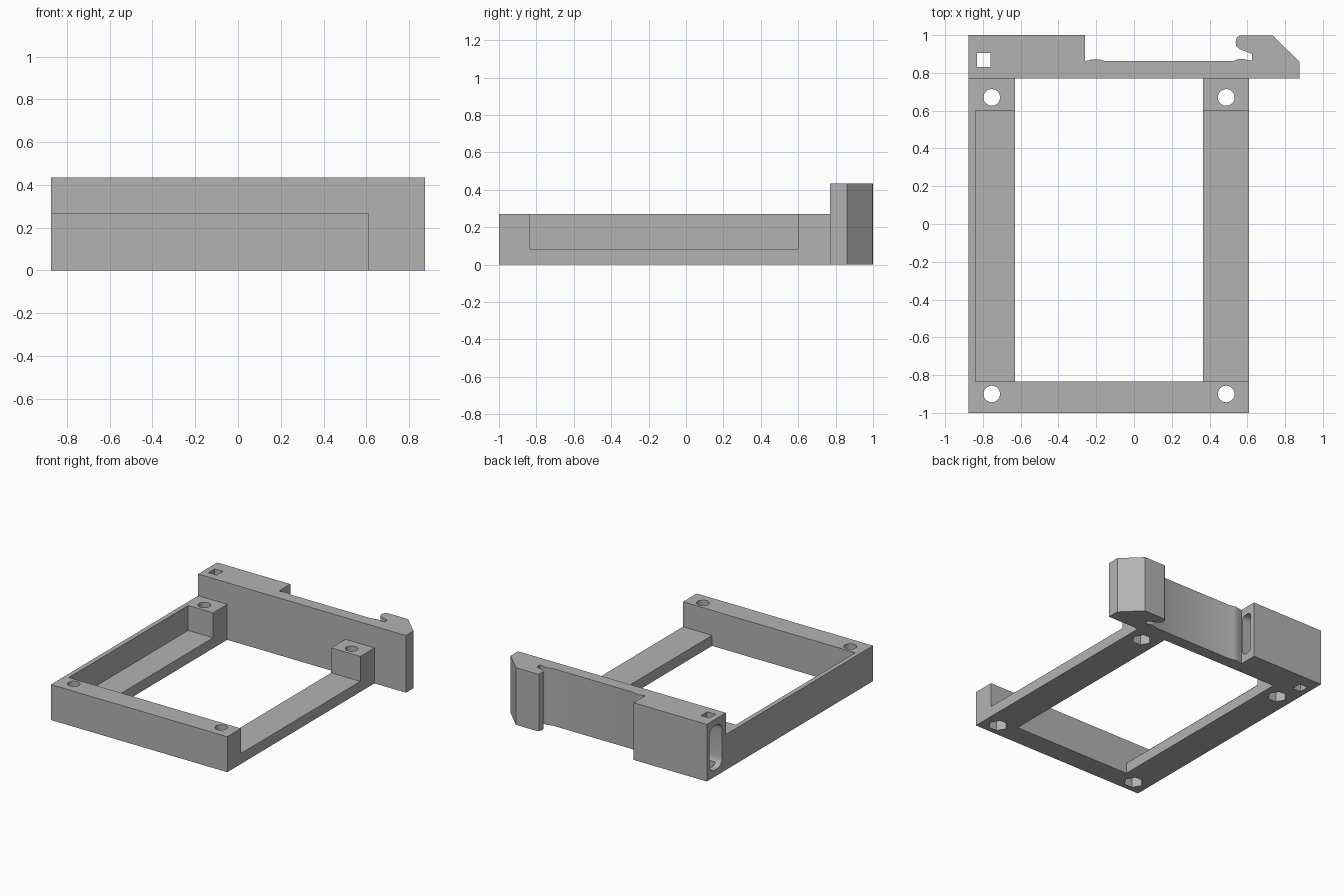
import bpy
import math
from mathutils import Matrix, Vector

cube = bpy.data.objects.get("Cube")
if cube:
    bpy.data.objects.remove(cube, do_unlink=True)

grey = bpy.data.materials.new("plain grey")
grey.use_nodes = True
COLOUR = (0.45, 0.45, 0.45, 1)
grey.diffuse_color = COLOUR
grey.node_tree.nodes["Principled BSDF"].inputs["Base Color"].default_value = COLOUR


def prism(name, outline, low, high, along_x=False):
    """Extrude a 2D outline along z, or a (y, z) outline along x."""
    n = len(outline)
    verts = [Vector((a, b, h)) for h in (low, high) for a, b in outline]
    if along_x:
        verts = [Vector((v.z, v.x, v.y)) for v in verts]
    faces = [tuple(reversed(range(n))), tuple(range(n, 2 * n))]
    faces += [(i, (i + 1) % n, (i + 1) % n + n, i + n) for i in range(n)]
    mesh = bpy.data.meshes.new(name)
    mesh.from_pydata(verts, [], faces)
    mesh.materials.append(grey)
    obj = bpy.data.objects.new(name, mesh)
    bpy.context.collection.objects.link(obj)
    return obj


def box(name, x, y, z):
    return prism(name, [(x[0], y[0]), (x[1], y[0]), (x[1], y[1]), (x[0], y[1])], *z)


def circle(cx, cy, radius, sides):
    return [(cx + radius * math.cos(math.tau * i / sides),
             cy + radius * math.sin(math.tau * i / sides)) for i in range(sides)]


def rounded_rect(y, z, radius, steps=5):
    corners = [(y[1], z[1], -1, -1), (y[0], z[1], 1, -1),
               (y[0], z[0], 1, 1), (y[1], z[0], -1, 1)]
    points = []
    for k, (cy, cz, sy, sz) in enumerate(corners):
        for i in range(steps + 1):
            a = math.pi / 2 * (k + i / steps)
            points.append((cy + radius * (sy + math.cos(a)),
                           cz + radius * (sz + math.sin(a))))
    return points


def cut(target, cutter):
    """Subtract the cutter from the target and discard it."""
    mod = target.modifiers.new("cut", "BOOLEAN")
    mod.operation = "DIFFERENCE"
    mod.solver = "EXACT"
    mod.object = cutter
    bpy.context.view_layer.objects.active = target
    bpy.ops.object.modifier_apply(modifier=mod.name)
    bpy.data.objects.remove(cutter, do_unlink=True)


def smooth(obj):
    bpy.ops.object.select_all(action="DESELECT")
    obj.select_set(True)
    bpy.context.view_layer.objects.active = obj
    bpy.ops.object.shade_smooth_by_angle(angle=math.radians(25))


# Mounting frame: solid tray, central opening, and recess leaving ledges and posts
frame = box("mounting_frame", (-0.875, 0.61), (-1, 0.77), (0, 0.27))
cut(frame, box("opening", (-0.63, 0.365), (-0.835, 0.9), (-0.1, 0.5)))
cut(frame, box("recess", (-0.84, 0.8), (-0.835, 0.6), (0.08, 0.5)))

# Screw holes with hexagonal nut pockets underneath
for hx in (-0.753, 0.488):
    for hy in (-0.9, 0.67):
        cut(frame, prism("screw_hole", circle(hx, hy, 0.044, 32), -0.1, 0.5))
        cut(frame, prism("nut_pocket", circle(hx, hy, 0.07, 6), -0.1, 0.11))
smooth(frame)

# Rail clip: thick block on one end, thin web, hooked jaw on the other
clip = prism("rail_clip", [
    (-0.875, 0.77), (0.875, 0.77), (0.875, 0.86), (0.735, 0.997),
    (0.56, 0.997), (0.545, 0.988), (0.538, 0.965), (0.542, 0.94),
    (0.56, 0.925), (0.625, 0.9), (0.625, 0.865), (0.6, 0.868),
    (0.575, 0.875), (0.55, 0.872), (0.52, 0.862), (-0.155, 0.862),
    (-0.18, 0.87), (-0.205, 0.873), (-0.23, 0.869), (-0.26, 0.862),
    (-0.26, 1.0), (-0.875, 1.0)], 0, 0.435)

# Latch channel through the block, narrower where it leaves the inner end
cut(clip, prism("latch_pocket", rounded_rect((0.815, 0.968), (0.05, 0.385), 0.06),
                -1, -0.36, along_x=True))
cut(clip, prism("latch_slot", rounded_rect((0.875, 0.965), (0.06, 0.375), 0.035),
                -0.5, -0.2, along_x=True))

# Square pin hole from top to bottom
cut(clip, box("pin_hole", (-0.83, -0.76), (0.83, 0.905), (-0.1, 0.6)))
smooth(clip)
